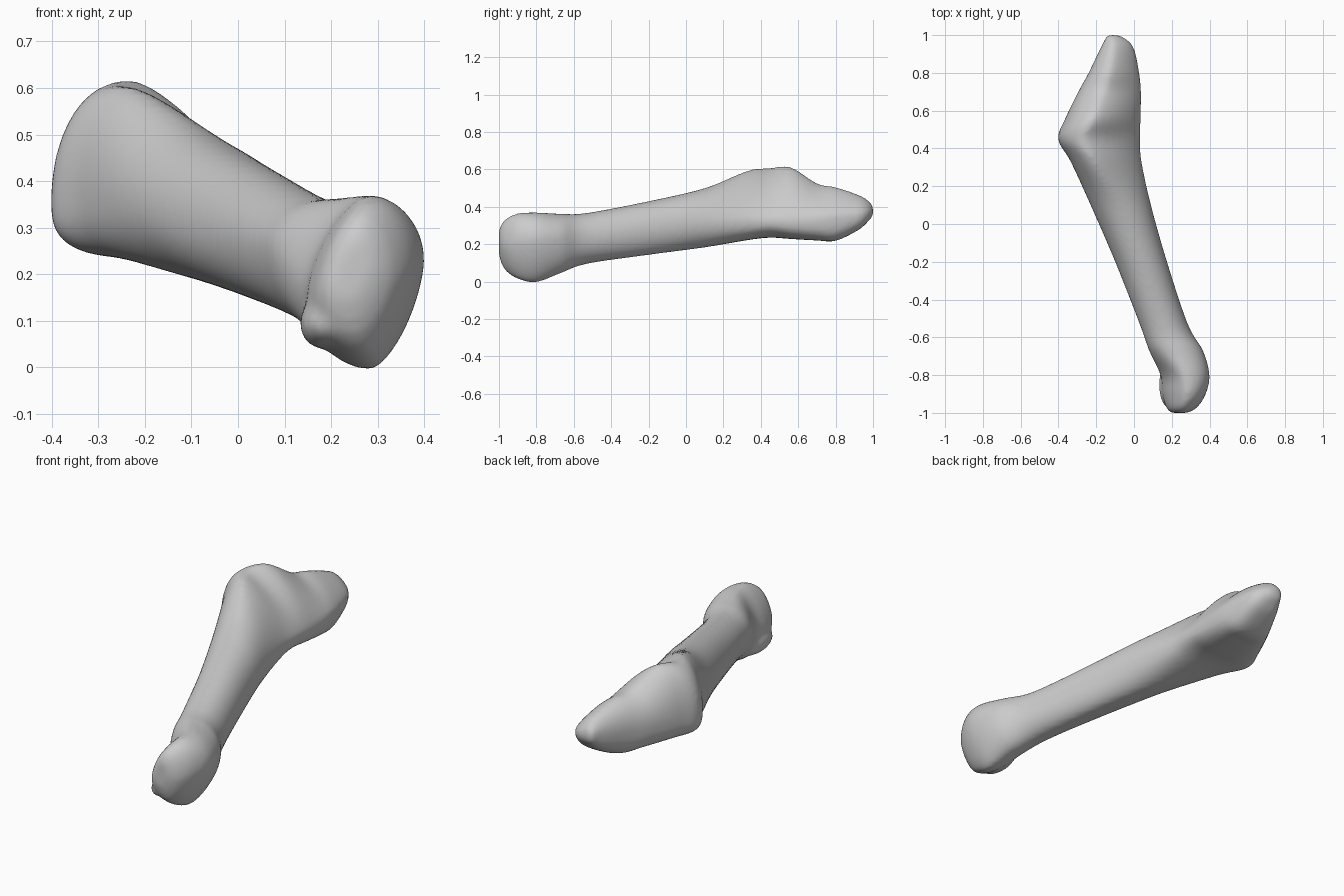
import bpy
import bmesh
from math import sin, cos, pi
from mathutils import Matrix, Vector

default_cube = bpy.data.objects.get("Cube")
if default_cube:
    bpy.data.objects.remove(default_cube, do_unlink=True)

# Cross-sections along the bone: y, then (x, z) of the
# highest, rightmost, lowest and leftmost point of each section
SECTIONS = [
    # rounded head
    (-1, .25, .28, .285, .21, .24, .14, .195, .18),
    (-.97, .26, .33, .335, .2, .255, .065, .17, .16),
    (-.9, .28, .365, .38, .22, .28, .015, .15, .15),
    (-.8, .27, .37, .4, .23, .285, -.003, .14, .17),
    (-.67, .21, .363, .365, .23, .255, .045, .08, .24),
    # shaft
    (-.53, .15, .367, .285, .22, .18, .095, .03, .26),
    (-.2, .03, .43, .175, .27, .08, .143, -.1, .29),
    (.1, -.09, .5, .09, .31, -.03, .183, -.23, .34),
    # flared base with slanted joint face
    (.33, -.21, .593, .04, .33, -.13, .222, -.335, .37),
    (.45, -.26, .607, .033, .33, -.19, .235, -.402, .355),
    (.56, -.215, .612, .035, .33, -.14, .228, -.363, .36),
    (.7, -.16, .525, .037, .34, -.1, .22, -.295, .36),
    (.8, -.13, .505, .027, .35, -.09, .218, -.24, .36),
    (.92, -.11, .465, .003, .36, -.095, .275, -.183, .37),
    (.97, -.11, .437, -.03, .37, -.105, .318, -.157, .38),
    (1, -.115, .405, -.08, .38, -.115, .352, -.143, .38),
]
QUARTER = 12   # points in each quarter of a ring
STEPS = 6      # rings between two sections


def blend(p0, p1, p2, p3, t):
    """Smooth interpolation from p1 to p2."""
    return [b + .5 * t * (c - a + t * (2 * a - 5 * b + 4 * c - d
            + t * (3 * (b - c) + d - a)))
            for a, b, c, d in zip(p0, p1, p2, p3)]


def ease(start, end, value):
    t = min(max((value - start) / (end - start), 0), 1)
    return t * t * (3 - 2 * t)


def ring_points(section):
    """Closed outline of four quarters; powers above one flatten a quarter."""
    y = section[0]
    top, right, low, left = [section[i:i + 2] for i in range(1, 9, 2)]
    head, base = ease(.6, .85, -y), ease(0, .4, y)
    quarters = [(top, right, True, 1 + .5 * base),
                (low, right, False, 1 + .35 * head - .3 * base),
                (low, left, True, 1 - .33 * base),
                (top, left, False, 1 + .3 * head)]
    points = []
    for upright, side, from_upright, power in quarters:
        for i in range(QUARTER):
            t = i / QUARTER
            angle = (t if from_upright else 1 - t) * pi / 2
            across = max(sin(angle), 0) ** power
            along = max(cos(angle), 0) ** power
            points.append(Vector((
                upright[0] + (side[0] - upright[0]) * across,
                y,
                side[1] + (upright[1] - side[1]) * along)))
    return points


def loft(bm, sections):
    """Skin all the rings and close both ends."""
    last = len(sections) - 1
    rings = []
    for i in range(last):
        neighbours = [sections[min(max(i + k, 0), last)] for k in (-1, 0, 1, 2)]
        for step in range(STEPS):
            rings.append(ring_points(blend(*neighbours, step / STEPS)))
    rings.append(ring_points(sections[-1]))
    rings = [[bm.verts.new(p) for p in ring] for ring in rings]
    count = len(rings[0])
    for a, b in zip(rings, rings[1:]):
        for j in range(count):
            k = (j + 1) % count
            bm.faces.new((a[j], a[k], b[k], b[j]))
    bm.faces.new(rings[0])
    bm.faces.new(rings[-1])


def add_knob(bm, centre, radii):
    matrix = Matrix.Translation(centre) @ Matrix.Diagonal((*radii, 1))
    bmesh.ops.create_uvsphere(bm, u_segments=24, v_segments=16,
                              radius=1, matrix=matrix)


# Bone body plus the small knuckle under the head
bm = bmesh.new()
loft(bm, SECTIONS)
add_knob(bm, (.185, -.85, .095), (.053, .125, .056))
bmesh.ops.recalc_face_normals(bm, faces=bm.faces)
mesh = bpy.data.meshes.new("foot_bone")
bm.to_mesh(mesh)
bm.free()
bone = bpy.data.objects.new("foot_bone", mesh)
bpy.context.collection.objects.link(bone)

# Fuse into one skin and soften the joins
fuse = bone.modifiers.new("fuse", "REMESH")
fuse.mode = "VOXEL"
fuse.voxel_size = .013
fuse.use_smooth_shade = True
soften = bone.modifiers.new("soften", "SMOOTH")
soften.factor = .5
soften.iterations = 6

# Plain grey
grey = bpy.data.materials.new("bone_grey")
grey.use_nodes = True
colour = (.6, .6, .6, 1)
grey.diffuse_color = colour
grey.node_tree.nodes["Principled BSDF"].inputs["Base Color"].default_value = colour
mesh.materials.append(grey)

bpy.ops.object.select_all(action="DESELECT")
bone.select_set(True)
bpy.context.view_layer.objects.active = bone
for name in ("fuse", "soften"):
    bpy.ops.object.modifier_apply(modifier=name)
bpy.ops.object.shade_smooth()
